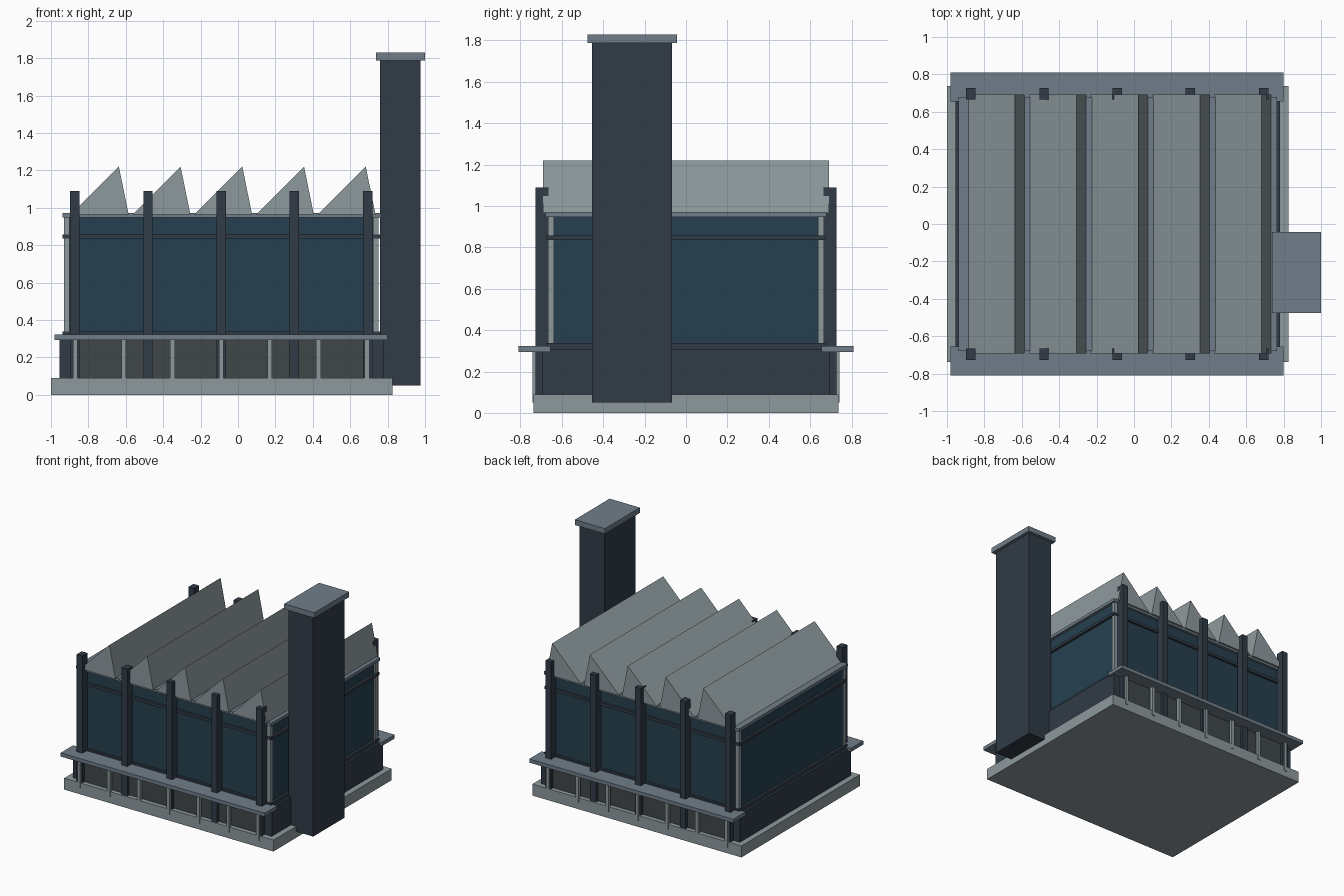
import bpy, bmesh

if "Cube" in bpy.data.objects:
    bpy.data.objects.remove(bpy.data.objects["Cube"])


def material(name, rgb):
    m = bpy.data.materials.new(name)
    m.diffuse_color = (*[(c / 255) ** 2.2 for c in rgb], 1)
    m.use_nodes = True
    m.node_tree.nodes["Principled BSDF"].inputs["Base Color"].default_value = m.diffuse_color
    return m


CONCRETE = material("concrete", (140, 152, 156))
STEEL = material("dark_steel", (52, 62, 72))
GLASS = material("teal_glass", (42, 66, 80))
TRIM = material("blue_grey_trim", (112, 125, 136))
PANEL = material("shadow_panel", (66, 72, 73))


def finish(bm, name, mat):
    bmesh.ops.recalc_face_normals(bm, faces=bm.faces)
    mesh = bpy.data.meshes.new(name)
    bm.to_mesh(mesh)
    bm.free()
    mesh.materials.append(mat)
    obj = bpy.data.objects.new(name, mesh)
    bpy.context.collection.objects.link(obj)
    return obj


def box(name, x, y, z, mat):
    """Box from (min, max) ranges on each axis."""
    bm = bmesh.new()
    bmesh.ops.create_cube(bm, size=1)
    for v in bm.verts:
        v.co = [r[0] if c < 0 else r[1] for c, r in zip(v.co, (x, y, z))]
    return finish(bm, name, mat)


def box_pair(name, x, y, z, mat):
    """Box on the front side and its mirror on the back side."""
    box(name + "_back", x, y, z, mat)
    box(name + "_front", x, (-y[1], -y[0]), z, mat)


def prism(name, profile, y, mat):
    """Extrude an (x, z) profile along y."""
    bm = bmesh.new()
    face = bm.faces.new([bm.verts.new((px, y[0], pz)) for px, pz in profile])
    ext = bmesh.ops.extrude_face_region(bm, geom=[face])
    verts = [g for g in ext["geom"] if isinstance(g, bmesh.types.BMVert)]
    bmesh.ops.translate(bm, verts=verts, vec=(0, y[1] - y[0], 0))
    return finish(bm, name, mat)


# Base and ground floor
box("base_slab", (-1, 0.825), (-0.737, 0.737), (0, 0.09), CONCRETE)
box("ground_floor", (-0.955, 0.78), (-0.693, 0.693), (0.08, 0.31), STEEL)
box_pair("ground_panel", (-0.89, 0.715), (0.68, 0.703), (0.09, 0.296), PANEL)

# Upper glazed hall with bands and cornice
box("glazed_hall", (-0.918, 0.742), (-0.657, 0.657), (0.31, 0.955), GLASS)
box("lower_band", (-0.937, 0.762), (-0.675, 0.675), (0.305, 0.337), STEEL)
box("upper_band", (-0.937, 0.762), (-0.675, 0.675), (0.835, 0.857), STEEL)
box("cornice", (-0.937, 0.765), (-0.678, 0.678), (0.948, 0.972), TRIM)
for side, x in (("left", -0.915), ("right", 0.737)):
    box_pair(f"corner_column_{side}", (x - 0.015, x + 0.015), (0.637, 0.668),
             (0.33, 0.955), CONCRETE)

# Canopies on slim posts along both long sides
box_pair("canopy", (-0.98, 0.80), (0.655, 0.81), (0.294, 0.323), TRIM)
for i in range(7):
    x = -0.87 + i * 0.26
    box_pair(f"canopy_post_{i}", (x - 0.0125, x + 0.0125), (0.717, 0.742),
             (0.05, 0.3), CONCRETE)

# Tall pilasters
for i in range(5):
    x = -0.873 + i * 0.3915
    box_pair(f"pilaster_{i}", (x - 0.025, x + 0.025), (0.665, 0.727),
             (0.08, 1.09), STEEL)

# Sawtooth roof
for i in range(5):
    p = -0.637 + i * 0.33
    prism(f"roof_tooth_{i}", [(p - 0.255, 0.965), (p + 0.052, 0.965), (p, 1.22)],
          (-0.692, 0.692), CONCRETE)

# Chimney
box("chimney", (0.76, 0.975), (-0.455, -0.067), (0.05, 1.795), STEEL)
box("chimney_cap", (0.737, 1.0), (-0.477, -0.043), (1.788, 1.83), TRIM)
